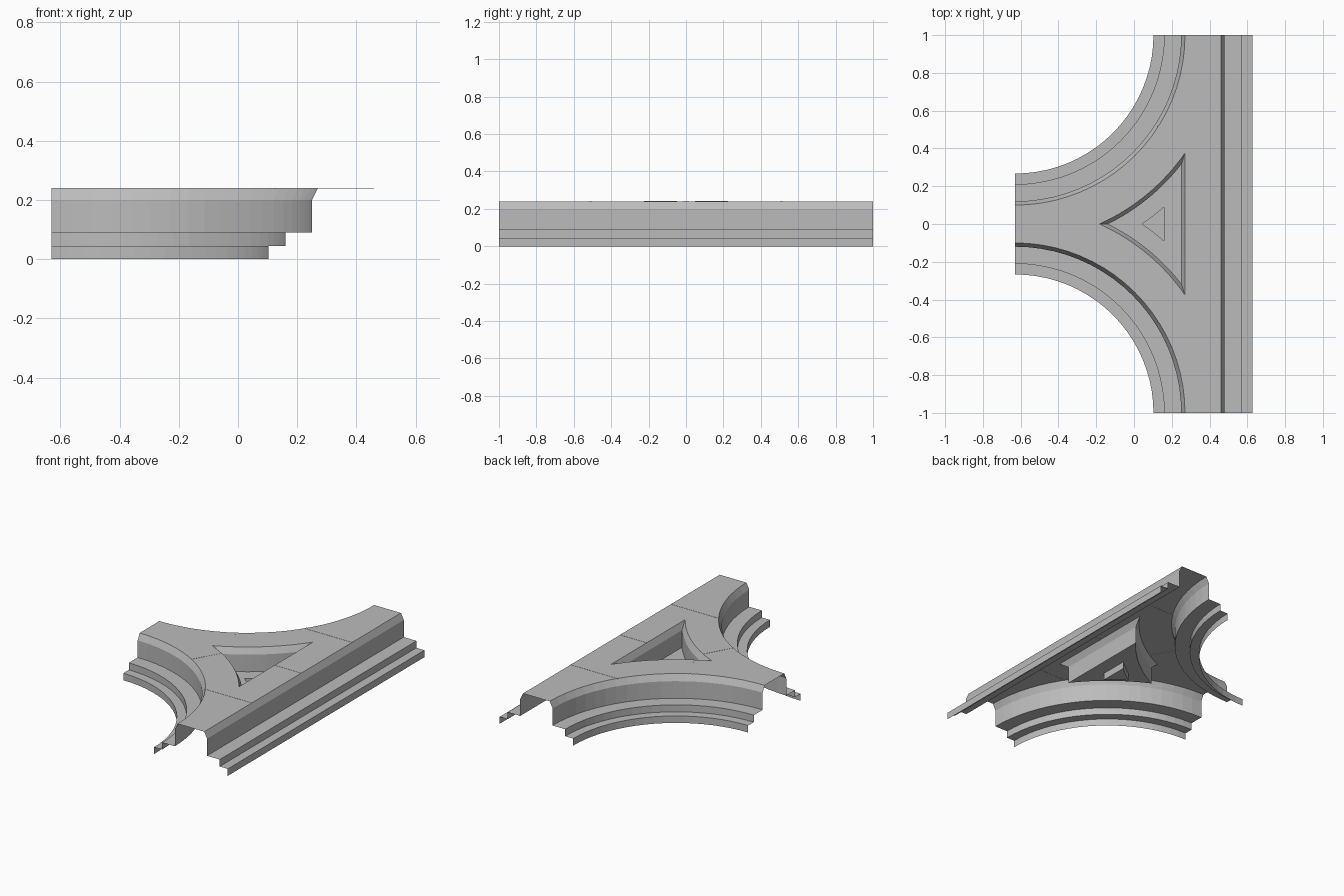
import bpy, bmesh
from math import sin, cos, asin, acos, sqrt, radians
from mathutils import Vector

cube = bpy.data.objects.get("Cube")
if cube:
    bpy.data.objects.remove(cube)

grey = bpy.data.materials.new("plain_grey")
grey.use_nodes = True
grey.diffuse_color = (0.5, 0.5, 0.5, 1)
grey.node_tree.nodes["Principled BSDF"].inputs["Base Color"].default_value = (0.5, 0.5, 0.5, 1)

CX, CY = -0.63, -1.0          # centre of the curved side
TOP, STEP, LOW = 0.24, 0.09, 0.045
SEGS = 20


def arc(r, a0, a1, n=SEGS):
    """Points on a circle around the curve centre."""
    angles = [a0 + (a1 - a0) * i / n for i in range(n + 1)]
    return [(CX + r * cos(a), CY + r * sin(a)) for a in angles]


def well_loop(r, x):
    """Half outline of the three-cornered well: tip, curved side, corner, middle."""
    return arc(r, asin(-CY / r), acos((x - CX) / r)) + [(x, 0)]


def shell(name, rows, cap=False):
    """Loft rows of (points, height) into an open sheet facing up, mirrored over y."""
    bm = bmesh.new()
    rings = [[bm.verts.new((x, y, z)) for x, y in pts] for pts, z in rows]
    for a, b in zip(rings, rings[1:]):
        for i in range(len(a) - 1):
            bm.faces.new((a[i], a[i + 1], b[i + 1], b[i]))
    if cap:
        bm.faces.new(rings[-1])
    bmesh.ops.recalc_face_normals(bm, faces=bm.faces)
    bm.normal_update()
    if sum(f.normal.z * f.calc_area() for f in bm.faces) < 0:
        bmesh.ops.reverse_faces(bm, faces=bm.faces)
    return finish(name, bm)


def finish(name, bm):
    mesh = bpy.data.meshes.new(name)
    bm.to_mesh(mesh)
    bm.free()
    mesh.materials.append(grey)
    obj = bpy.data.objects.new(name, mesh)
    bpy.context.collection.objects.link(obj)
    mirror = obj.modifiers.new("mirror", "MIRROR")
    mirror.use_axis = (False, True, False)
    return obj


def seam(name, p, q, width=0.015, thick=0.002):
    """Thin plate lying on the deck from p to q."""
    p, q = Vector(p), Vector(q)
    side = (q - p).orthogonal().normalized() * width / 2
    bm = bmesh.new()
    face = bm.faces.new([bm.verts.new((v.x, v.y, TOP - 0.001))
                         for v in (p + side, q + side, q - side, p - side)])
    new = bmesh.ops.extrude_face_region(bm, geom=[face])["geom"]
    verts = [v for v in new if isinstance(v, bmesh.types.BMVert)]
    bmesh.ops.translate(bm, verts=verts, vec=(0, 0, thick))
    bmesh.ops.recalc_face_normals(bm, faces=bm.faces)
    finish(name, bm)


# Flat deck around the well
quarter = radians(90)
outline = arc(0.9, 0, quarter) + [(CX, 0)] + well_loop(1.095, 0.27) + [(0.46, 0), (0.46, -1)]
shell("deck", [(outline, TOP)], cap=True)

# Stepped skirts: (outward offset from the deck edge, height)
profile = [(0, TOP), (0.02, 0.2), (0.02, STEP), (0.11, STEP), (0.11, LOW), (0.167, LOW), (0.167, 0)]
shell("curved_skirt", [(arc(0.9 - d, 0, quarter), z) for d, z in profile])
shell("straight_skirt", [([(0.46 + d, -1), (0.46 + d, 0)], z) for d, z in profile])

# Stepped well with a small pit in the middle
well = [(well_loop(1.095 + d, 0.27 - d), z) for d, z in profile[:5]]
shell("well", well, cap=True)

# Thin seams across the lanes
seam("arm_seam", (CX + sqrt(0.9 ** 2 - 0.49 ** 2), -0.51), (0.46, -0.51))
a = radians(60)
seam("curve_seam", *[(CX + r * cos(a), CY + r * sin(a)) for r in (0.9, 1.095)])
seam("middle_seam", (0.27, -0.0075), (0.46, -0.0075))
